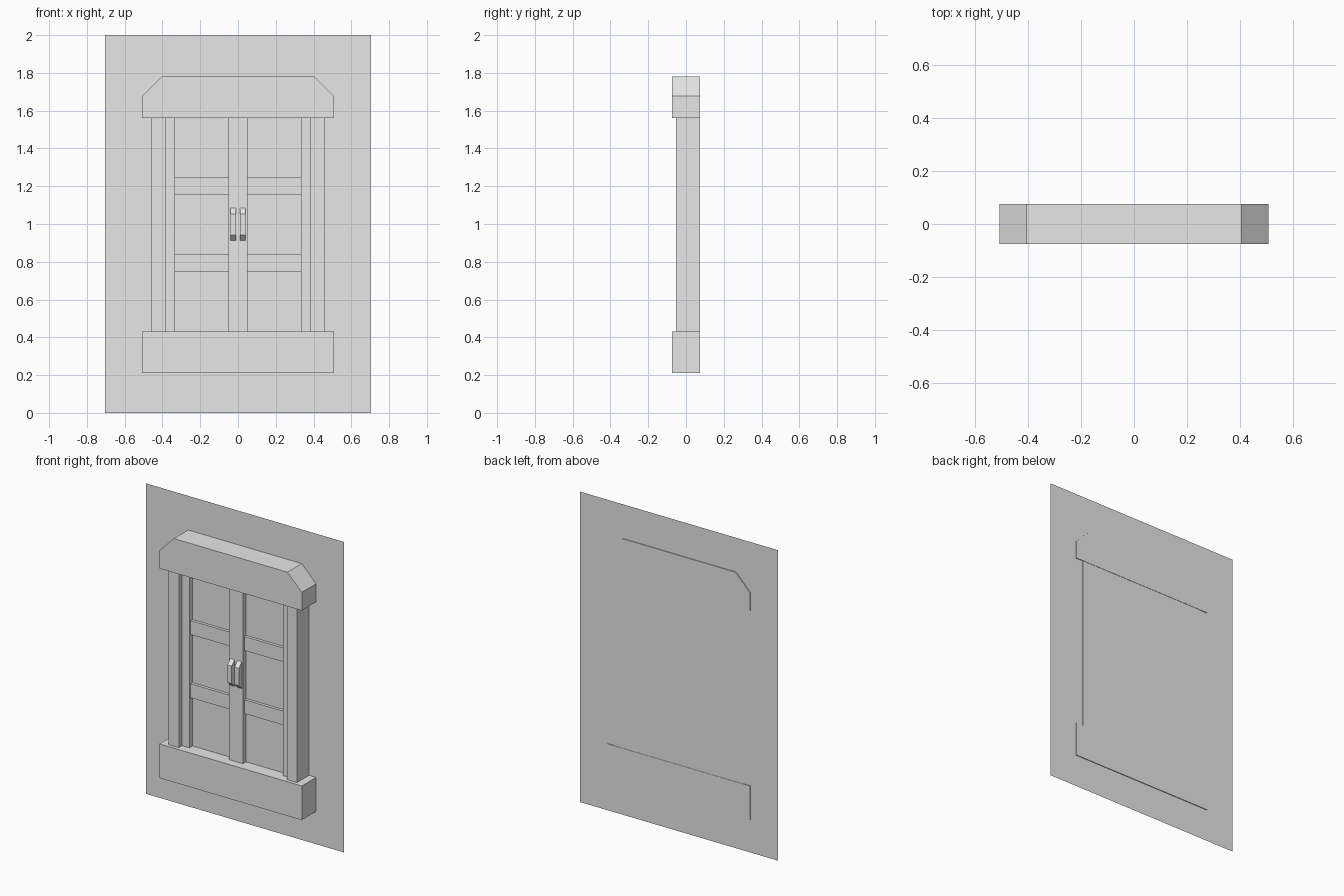
import bpy
import bmesh

cube = bpy.data.objects.get("Cube")
if cube:
    bpy.data.objects.remove(cube, do_unlink=True)

# Single plain grey for every part
GREY = (0.8, 0.8, 0.8, 1.0)
mat = bpy.data.materials.new("plain_grey")
mat.use_nodes = True
mat.diffuse_color = GREY
mat.node_tree.nodes["Principled BSDF"].inputs["Base Color"].default_value = GREY


def finish(name, bm):
    bmesh.ops.recalc_face_normals(bm, faces=bm.faces)
    mesh = bpy.data.meshes.new(name)
    bm.to_mesh(mesh)
    bm.free()
    mesh.materials.append(mat)
    obj = bpy.data.objects.new(name, mesh)
    bpy.context.collection.objects.link(obj)
    return obj


def prism(name, outline, axis, lo, hi):
    """Extrude a closed 2D outline along x (outline in y, z) or y (outline in x, z)."""
    bm = bmesh.new()

    def place(p, d):
        return (d, p[0], p[1]) if axis == "x" else (p[0], d, p[1])

    rings = [[bm.verts.new(place(p, d)) for p in outline] for d in (lo, hi)]
    for ring in rings:
        bm.faces.new(ring)
    count = len(outline)
    for i in range(count):
        j = (i + 1) % count
        bm.faces.new((rings[0][i], rings[0][j], rings[1][j], rings[1][i]))
    return finish(name, bm)


def box(name, x, y, z):
    outline = [(x[0], z[0]), (x[1], z[0]), (x[1], z[1]), (x[0], z[1])]
    return prism(name, outline, "y", *y)


# Depths, front to back
FRONT, POST, STILE, RAIL, PANEL = -0.075, -0.053, -0.02, -0.007, 0.012
WALL, BACK, DOOR_BACK = 0.07, 0.075, 0.073
OPENING = (0.43, 1.56)

# Thin wall sheet
bm = bmesh.new()
bm.faces.new([bm.verts.new((x, WALL, z))
              for x, z in ((-0.705, 0), (0.705, 0), (0.705, 2), (-0.705, 2))])
wall = finish("wall", bm)

# Sill and lintel with clipped top corners
box("sill", (-0.507, 0.507), (FRONT, BACK), (0.21, 0.43))
half = [(0.507, 1.56), (0.507, 1.677), (0.405, 1.78)]
prism("lintel", half + [(-x, z) for x, z in reversed(half)], "y", FRONT, BACK)

# Flat panel behind the shutters
box("back_panel", (-0.385, 0.385), (PANEL, DOOR_BACK), OPENING)

# Posts, shutter frames and handles on both sides
for side, sign in (("left", 1), ("right", -1)):
    def span(a, b):
        return tuple(sorted((sign * a, sign * b)))

    box(f"{side}_post", span(0.385, 0.457), (POST, DOOR_BACK), OPENING)
    box(f"{side}_outer_stile", span(0.333, 0.385), (STILE, PANEL), OPENING)
    box(f"{side}_inner_stile", span(0, 0.05), (STILE, PANEL), OPENING)
    for level, z in (("lower", (0.748, 0.838)), ("upper", (1.155, 1.245))):
        box(f"{side}_{level}_rail", span(0.05, 0.333), (RAIL, PANEL), z)
    # Handle with sloped ends
    grip = [(STILE, 0.912), (-0.05, 0.942), (-0.05, 1.054), (STILE, 1.084)]
    prism(f"{side}_handle", grip, "x", *span(0.01, 0.041))
